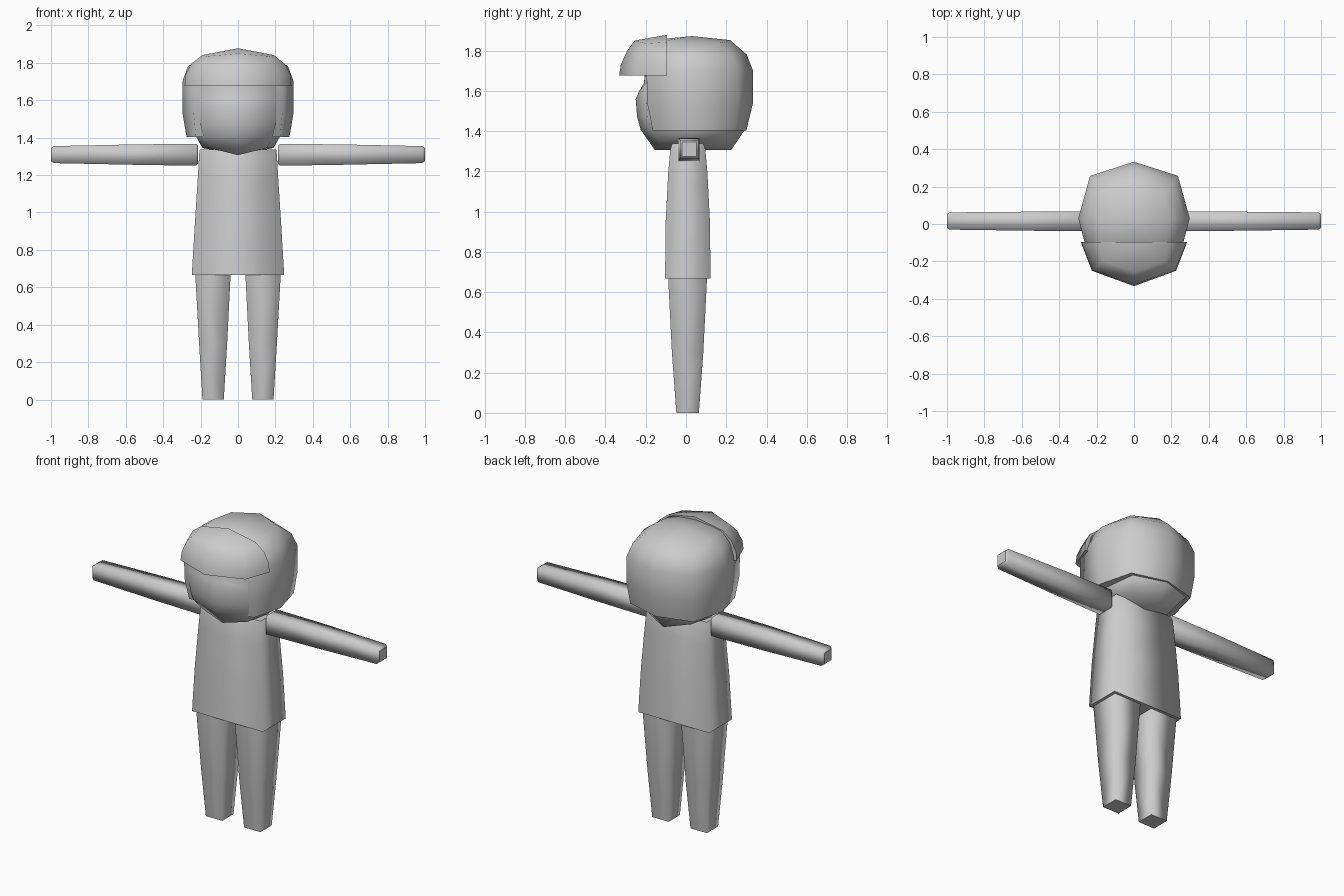
import bpy, bmesh
from mathutils import Vector


def loft(name, rings, start=None, end=None):
    """Skin rings of points; ends closed flat, or with a smooth fan to a tip point."""
    bm = bmesh.new()
    loops = [[bm.verts.new(p) for p in r] for r in rings]
    n = len(rings[0])
    for a, b in zip(loops, loops[1:]):
        for i in range(n):
            j = (i + 1) % n
            bm.faces.new((a[i], a[j], b[j], b[i])).smooth = True
    for loop, tip in ((loops[0], start), (loops[-1], end)):
        if tip:
            t = bm.verts.new(tip)
            for i in range(n):
                bm.faces.new((loop[i], loop[(i + 1) % n], t)).smooth = True
        else:
            bm.faces.new(loop)
    bmesh.ops.recalc_face_normals(bm, faces=bm.faces)
    me = bpy.data.meshes.new(name)
    bm.to_mesh(me)
    bm.free()
    ob = bpy.data.objects.new(name, me)
    bpy.context.collection.objects.link(ob)
    return ob


def rect(x0, x1, y0, y1, z):
    return [(x0, y0, z), (x1, y0, z), (x1, y1, z), (x0, y1, z)]


def octo(z, yf, fc, side, bc, yb, zc=None):
    """Eight-point ring: front, front corner, side, back corner, back."""
    zc = z if zc is None else zc
    half = [(*fc, z), (side, 0.03, z), (*bc, z)]
    return ([(0, yf, zc)] + half + [(0, yb, zc)]
            + [(-x, y, q) for x, y, q in reversed(half)])


# torso
loft("torso", [rect(-x, x, y0, y1, z) for x, y0, y1, z in (
    (0.247, -0.104, 0.122, 0.667), (0.230, -0.101, 0.119, 0.95),
    (0.214, -0.088, 0.106, 1.20), (0.208, -0.078, 0.096, 1.31),
    (0.204, -0.068, 0.086, 1.338))])

# legs and arms, mirrored left and right
for s, side in ((1, "left"), (-1, "right")):
    loft(side + "_leg", [rect(s * a, s * b, y0, y1, z) for a, b, y0, y1, z in (
        (0.076, 0.190, -0.048, 0.064, 0.0), (0.058, 0.208, -0.070, 0.086, 0.30),
        (0.040, 0.228, -0.088, 0.104, 0.66), (0.040, 0.228, -0.088, 0.104, 0.70))])
    loft(side + "_arm", [
        [(s * x, y0, z0), (s * x, y1, z0), (s * x, y1, z1), (s * x, y0, z1)]
        for x, y0, y1, z0, z1 in (
            (0.213, -0.028, 0.058, 1.262, 1.355), (0.225, -0.038, 0.066, 1.250, 1.367),
            (0.55, -0.036, 0.066, 1.255, 1.364), (0.985, -0.030, 0.062, 1.264, 1.355),
            (1.0, -0.020, 0.052, 1.275, 1.345))])

# face and lower head, with rounded muzzle
loft("head", [
    octo(1.345, -0.155, (0.155, -0.13), 0.19, (0.155, 0.17), 0.225, 1.307),
    octo(1.407, -0.225, (0.185, -0.175), 0.225, (0.20, 0.23), 0.293),
    octo(1.47, -0.243, (0.20, -0.19), 0.235, (0.20, 0.23), 0.29),
    octo(1.56, -0.250, (0.205, -0.197), 0.24, (0.20, 0.23), 0.29),
    octo(1.60, -0.232, (0.205, -0.197), 0.24, (0.20, 0.23), 0.29),
    octo(1.64, -0.208, (0.205, -0.197), 0.24, (0.20, 0.23), 0.29),
    octo(1.72, -0.205, (0.205, -0.197), 0.24, (0.20, 0.23), 0.29),
], start=(0, 0.03, 1.307))

# hair cap around sides, back and top
loft("hair", [
    octo(1.403, -0.165, (0.225, -0.165), 0.275, (0.22, 0.24), 0.300),
    octo(1.54, -0.185, (0.238, -0.193), 0.298, (0.235, 0.257), 0.333),
    octo(1.70, -0.195, (0.238, -0.196), 0.298, (0.235, 0.257), 0.333),
    octo(1.78, -0.190, (0.218, -0.185), 0.268, (0.210, 0.230), 0.302),
    octo(1.838, -0.180, (0.165, -0.165), 0.190, (0.160, 0.165), 0.220, 1.852),
], end=(0, 0.03, 1.872))

# overhanging fringe, a half dome cut straight at the back
rows = []
for side, corner, front in (
        ((0.285, 1.677), (0.225, -0.250, 1.677), (-0.332, 1.677)),
        ((0.283, 1.73), (0.220, -0.247, 1.73), (-0.324, 1.73)),
        ((0.250, 1.795), (0.200, -0.225, 1.795), (-0.292, 1.80)),
        ((0.190, 1.842), (0.165, -0.200, 1.835), (-0.255, 1.85))):
    half = [(side[0], -0.095, side[1]), corner]
    rows.append(half + [(0, *front)] + [(-x, y, z) for x, y, z in reversed(half)])
fringe = loft("fringe", rows, end=(0, -0.095, 1.878))
for p in fringe.data.polygons:
    if all(abs(fringe.data.vertices[v].co.y + 0.095) < 1e-4 for v in p.vertices):
        p.use_smooth = False

# keep the borders of flat caps crisp
for ob in bpy.context.collection.objects:
    flat = {k for p in ob.data.polygons if not p.use_smooth for k in p.edge_keys}
    for e in ob.data.edges:
        if e.key in flat:
            e.use_edge_sharp = True
